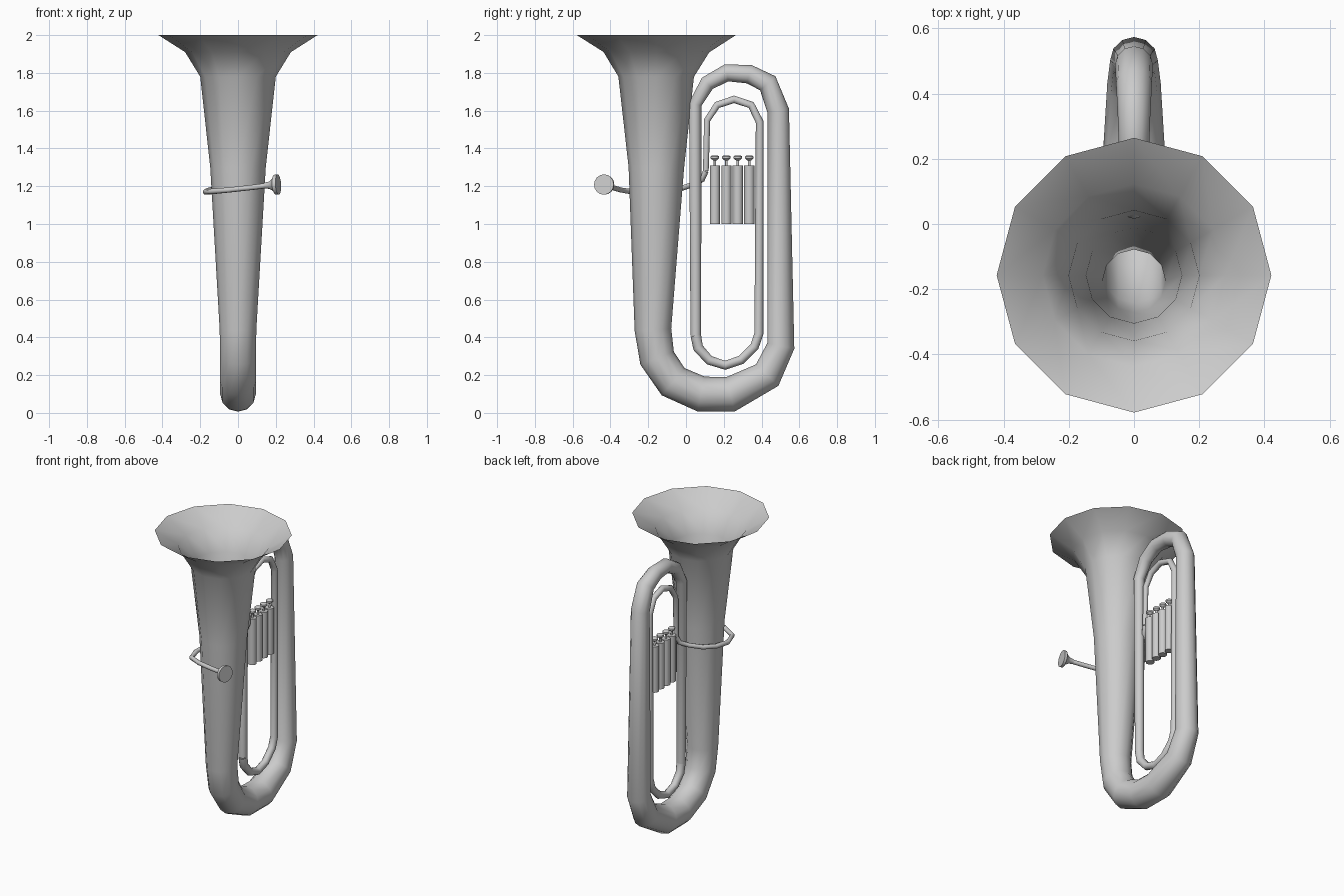
import bpy, bmesh, math
from mathutils import Vector

if "Cube" in bpy.data.objects:
    bpy.data.objects.remove(bpy.data.objects["Cube"])


def sweep(name, stations, sides=12, start=(1, 0, 0), caps=(False, False), angle=60):
    """Skin rings along a path of (x, y, z, radius) stations."""
    pts = [Vector(s[:3]) for s in stations]
    segs = [(b - a).normalized() for a, b in zip(pts, pts[1:])]
    tans = [segs[0]] + [(a + b).normalized() for a, b in zip(segs, segs[1:])] + [segs[-1]]
    u = Vector(start)
    u = (u - tans[0] * u.dot(tans[0])).normalized()
    bm = bmesh.new()
    rings = []
    for i, (p, t, s) in enumerate(zip(pts, tans, stations)):
        if i:
            u = tans[i - 1].rotation_difference(t) @ u
            u = (u - t * u.dot(t)).normalized()
        v = t.cross(u)
        ring = []
        for k in range(sides):
            a = 2 * math.pi * k / sides
            ring.append(bm.verts.new(p + s[3] * (math.cos(a) * u + math.sin(a) * v)))
        rings.append(ring)
    for r, q in zip(rings, rings[1:]):
        for k in range(sides):
            j = (k + 1) % sides
            bm.faces.new((r[k], r[j], q[j], q[k]))
    if caps[0]:
        bm.faces.new(rings[0][::-1])
    if caps[1]:
        bm.faces.new(rings[-1])
    mesh = bpy.data.meshes.new(name)
    bm.to_mesh(mesh)
    bm.free()
    ob = bpy.data.objects.new(name, mesh)
    bpy.context.collection.objects.link(ob)
    bpy.ops.object.select_all(action='DESELECT')
    ob.select_set(True)
    bpy.context.view_layer.objects.active = ob
    bpy.ops.object.shade_smooth_by_angle(angle=math.radians(angle))
    return ob


def planar(path):
    return [(0, y, z, r) for y, z, r in path]


# Bell, bottom bow, outer branch and top bow
sweep("bell_and_body", planar([
    (-.157, 2.0, .421), (-.157, 1.91, .28), (-.158, 1.78, .2), (-.157, 1.3, .147),
    (-.175, .44, .097), (-.153, .29, .095), (-.068, .165, .094), (.08, .1, .094),
    (.235, .098, .094), (.43, .2, .082), (.502, .355, .073),
    (.488, 1.6, .058), (.433, 1.745, .055), (.335, 1.793, .05), (.215, 1.8, .046),
    (.113, 1.745, .041), (.049, 1.635, .034), (.052, .41, .028)]))

# Inner loop continuing from the body
sweep("inner_loop", planar([
    (.052, .41, .028), (.064, .345, .027), (.123, .279, .025), (.207, .252, .024),
    (.29, .28, .024), (.362, .35, .024), (.386, .42, .024), (.39, 1.54, .021),
    (.345, 1.63, .02), (.255, 1.66, .02), (.165, 1.63, .019), (.112, 1.55, .017),
    (.105, 1.28, .015)]))

# Leadpipe wrapping round the left side of the bell
sweep("leadpipe", [
    (0, .105, 1.28, .015), (-.01, .085, 1.235, .015), (-.05, .04, 1.21, .015),
    (-.11, -.02, 1.19, .015), (-.155, -.1, 1.178, .015), (-.172, -.2, 1.17, .015),
    (-.14, -.295, 1.172, .015), (-.05, -.345, 1.18, .014), (.06, -.385, 1.192, .014),
    (.15, -.416, 1.203, .014)], sides=8)

# Mouthpiece
sweep("mouthpiece", [
    (.14, -.412, 1.203, .015), (.165, -.42, 1.205, .019), (.185, -.426, 1.207, .033),
    (.196, -.43, 1.208, .053), (.213, -.435, 1.209, .054)],
    sides=16, start=(0, 0, 1), caps=(True, True), angle=50)

# Four valves: casing, stem and finger button
for i in range(4):
    y = .153 + i * .0607
    sweep(f"valve_casing_{i + 1}", planar([(y, 1.0, .027), (y, 1.31, .027)]),
          caps=(True, True), angle=40)
    sweep(f"valve_stem_{i + 1}", planar([(y, 1.305, .007), (y, 1.345, .007)]), sides=8)
    sweep(f"valve_button_{i + 1}", planar([(y, 1.335, .008), (y, 1.347, .022),
                                           (y, 1.358, .022), (y, 1.363, .014)]),
          caps=(True, True), angle=40)
